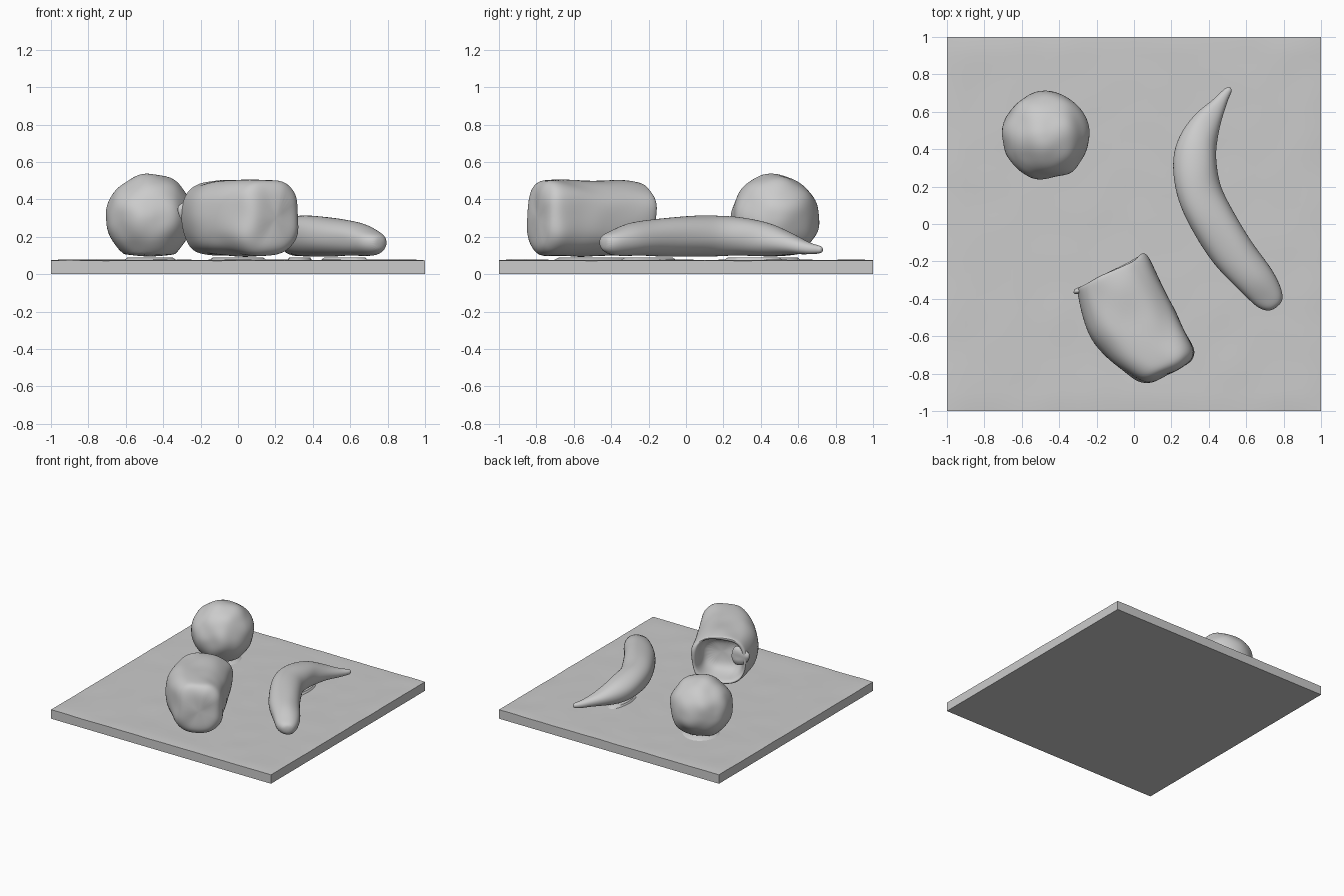
import bpy, bmesh, math
from mathutils import Vector, noise

if "Cube" in bpy.data.objects:
    bpy.data.objects.remove(bpy.data.objects["Cube"])

# One plain grey for everything
grey = bpy.data.materials.new("plain_grey")
grey.use_nodes = True
grey.diffuse_color = (0.6, 0.6, 0.6, 1)
bsdf = grey.node_tree.nodes["Principled BSDF"]
bsdf.inputs["Base Color"].default_value = (0.6, 0.6, 0.6, 1)
bsdf.inputs["Roughness"].default_value = 0.8


def roughen(bm, amount, scale):
    """Push vertices along their normals for a hand-modelled surface."""
    bm.normal_update()
    for v in bm.verts:
        v.co += v.normal * noise.noise(v.co * scale) * amount


def finish(name, bm, angle=50):
    bmesh.ops.recalc_face_normals(bm, faces=bm.faces)
    mesh = bpy.data.meshes.new(name)
    bm.to_mesh(mesh)
    bm.free()
    mesh.materials.append(grey)
    obj = bpy.data.objects.new(name, mesh)
    bpy.context.collection.objects.link(obj)
    bpy.ops.object.select_all(action="DESELECT")
    obj.select_set(True)
    bpy.context.view_layer.objects.active = obj
    bpy.ops.object.shade_smooth_by_angle(angle=math.radians(angle))
    return obj


def loft(name, rings, power=2.0, sides=28, rough=0.012, scale=9):
    """Skin rings of (centre, side direction, half width, half height)."""
    bm = bmesh.new()
    loops = []
    for centre, side, w, h in rings:
        loop = []
        for i in range(sides):
            a = 2 * math.pi * i / sides
            c, s = math.cos(a), math.sin(a)
            x = math.copysign(abs(c) ** (2 / power), c) * w
            z = math.copysign(abs(s) ** (2 / power), s) * h
            loop.append(bm.verts.new(centre + side * x + Vector((0, 0, z))))
        loops.append(loop)
    for a, b in zip(loops, loops[1:]):
        for i in range(sides):
            j = (i + 1) % sides
            bm.faces.new((a[i], a[j], b[j], b[i]))
    bm.faces.new(loops[0])
    bm.faces.new(loops[-1])
    bmesh.ops.recalc_face_normals(bm, faces=bm.faces)
    roughen(bm, rough, scale)
    obj = finish(name, bm, 80)
    sub = obj.modifiers.new("smooth", "SUBSURF")
    sub.levels = sub.render_levels = 2
    return obj


def contact_mound(name, x, y, rx, ry, turn=0):
    """Low raised patch of board beneath an object."""
    bm = bmesh.new()
    bmesh.ops.create_cone(bm, cap_ends=True, segments=32, radius1=1,
                          radius2=0.8, depth=0.022)
    c, s = math.cos(turn), math.sin(turn)
    for v in bm.verts:
        px, py = v.co.x * rx, v.co.y * ry
        v.co = Vector((x + px * c - py * s, y + px * s + py * c, v.co.z + 0.079))
    finish(name, bm)


# Square board with a faintly uneven top
bm = bmesh.new()
bmesh.ops.create_grid(bm, x_segments=40, y_segments=40, size=1)
base = bm.faces[:]
top = bmesh.ops.extrude_face_region(bm, geom=base)
for v in [g for g in top["geom"] if isinstance(g, bmesh.types.BMVert)]:
    edge = max(abs(v.co.x), abs(v.co.y))
    v.co.z = 0.076 + 0.003 * noise.noise(v.co * 5) - (0.003 if edge > 0.97 else 0)
finish("board", bm, 40)

# Round fruit, flattened underneath
bm = bmesh.new()
bmesh.ops.create_icosphere(bm, subdivisions=5, radius=0.234)
roughen(bm, 0.012, 8)
for v in bm.verts:
    v.co += Vector((-0.47, 0.475, 0.302))
    if v.co.z < 0.11:
        v.co.z = 0.095 + (v.co.z - 0.066) * 0.3
finish("round_fruit", bm, 60)
contact_mound("round_fruit_mound", -0.47, 0.475, 0.15, 0.15)

# Curved fruit: x, y, half width, bottom, top from stem to blunt end
spine = [
    (0.518, 0.728, 0.010, 0.118, 0.142), (0.508, 0.718, 0.020, 0.110, 0.152),
    (0.480, 0.680, 0.026, 0.108, 0.158), (0.445, 0.630, 0.042, 0.106, 0.178),
    (0.398, 0.570, 0.072, 0.103, 0.215), (0.343, 0.465, 0.103, 0.098, 0.270),
    (0.325, 0.370, 0.114, 0.097, 0.292), (0.325, 0.265, 0.122, 0.096, 0.307),
    (0.348, 0.160, 0.122, 0.096, 0.315), (0.393, 0.050, 0.122, 0.096, 0.316),
    (0.500, -0.120, 0.119, 0.096, 0.300), (0.580, -0.220, 0.112, 0.096, 0.288),
    (0.655, -0.310, 0.103, 0.097, 0.270), (0.715, -0.385, 0.086, 0.103, 0.242),
    (0.745, -0.422, 0.064, 0.116, 0.220), (0.762, -0.443, 0.032, 0.138, 0.198),
]
points = [Vector((x, y, (lo + hi) / 2)) for x, y, w, lo, hi in spine]
rings = []
for i, (x, y, w, lo, hi) in enumerate(spine):
    d = points[min(i + 1, len(points) - 1)] - points[max(i - 1, 0)]
    rings.append((points[i], Vector((-d.y, d.x, 0)).normalized(), w, (hi - lo) / 2))
loft("curved_fruit", rings, 2.15, 24, 0.012, 9)
contact_mound("curved_fruit_mound_back", 0.33, 0.36, 0.07, 0.17)
contact_mound("curved_fruit_mound_front", 0.57, -0.2, 0.06, 0.2, 0.69)

# Tipped cup: distance along axis, side limits, bottom, top; then the hollow
along, across = Vector((-0.454, 0.891, 0)), Vector((0.891, 0.454, 0))
sections = [
    (-0.800, -0.25, -0.11, 0.20, 0.40), (-0.795, -0.31, -0.055, 0.14, 0.46),
    (-0.765, -0.355, -0.020, 0.105, 0.500), (-0.720, -0.385, -0.012, 0.095, 0.506),
    (-0.620, -0.440, -0.010, 0.095, 0.503), (-0.520, -0.472, -0.010, 0.095, 0.502),
    (-0.420, -0.488, -0.012, 0.095, 0.502), (-0.280, -0.460, -0.012, 0.097, 0.503),
    (-0.190, -0.440, -0.015, 0.100, 0.498), (-0.165, -0.430, -0.025, 0.110, 0.488),
    (-0.170, -0.405, -0.045, 0.130, 0.465), (-0.240, -0.395, -0.060, 0.145, 0.445),
    (-0.310, -0.380, -0.080, 0.165, 0.425), (-0.340, -0.310, -0.140, 0.220, 0.370),
]
rings = [(along * u + across * (l + r) / 2 + Vector((0, 0, (lo + hi) / 2)),
          across, (r - l) / 2, (hi - lo) / 2) for u, l, r, lo, hi in sections]
loft("tipped_cup", rings, 2.7, 28, 0.02, 8)
contact_mound("tipped_cup_mound", 0.0, -0.5, 0.14, 0.24, 0.47)

# Crumpled flap on the left of the cup's mouth
flap = [(-0.32, -0.362, 0.008, 0.030), (-0.295, -0.357, 0.016, 0.055),
        (-0.25, -0.345, 0.035, 0.080), (-0.19, -0.345, 0.030, 0.080)]
loft("cup_rim_flap", [(Vector((x, y, 0.33)), Vector((0.3, 0.95, 0)).normalized(), w, h)
                      for x, y, w, h in flap], 2, 16, 0.02, 18)
